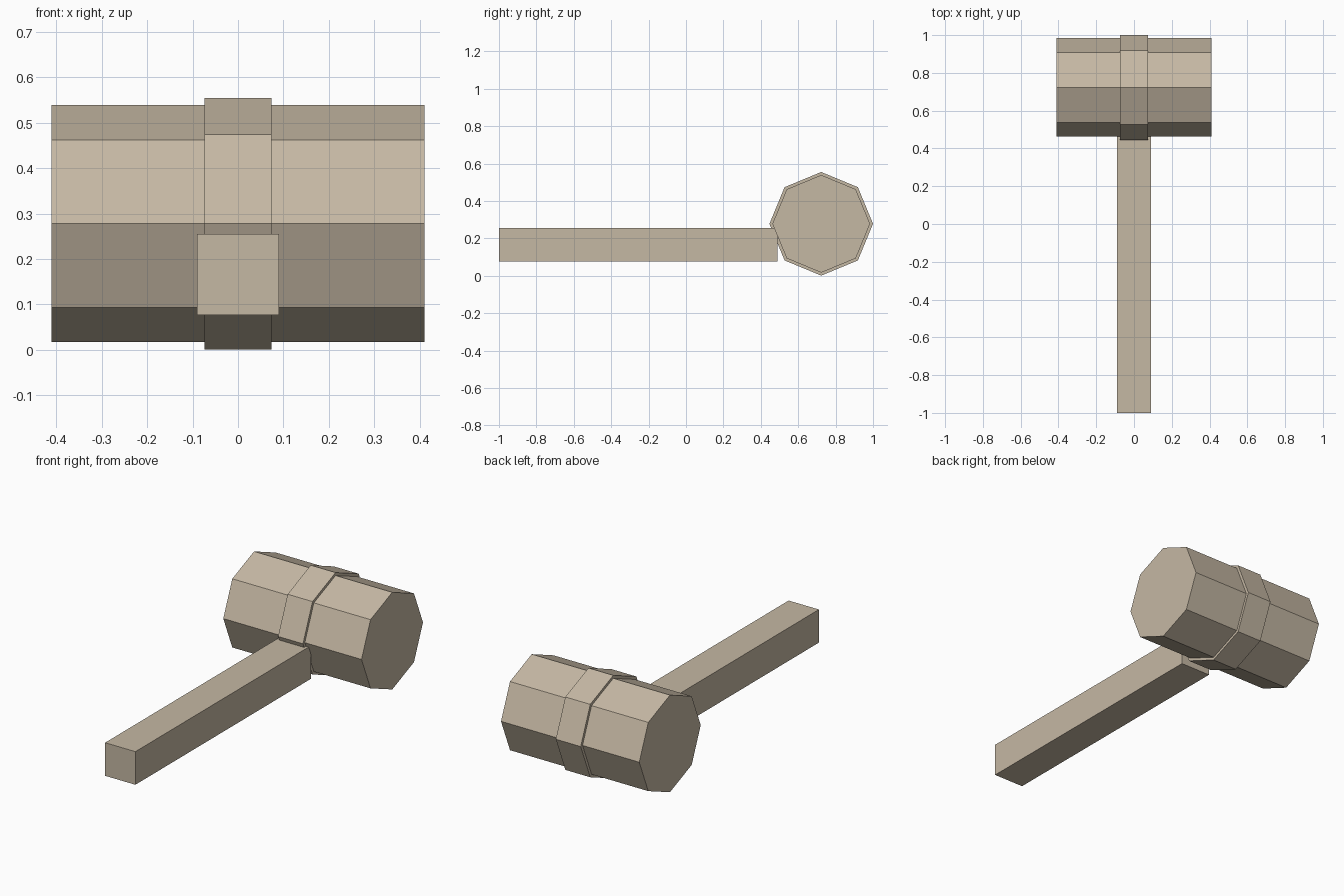
import bpy, bmesh
from math import radians
from mathutils import Matrix, Vector

cube = bpy.data.objects.get("Cube")
if cube:
    bpy.data.objects.remove(cube, do_unlink=True)

wood = bpy.data.materials.new("pale_wood")
wood.use_nodes = True
color = (0.56, 0.48, 0.37, 1)
wood.diffuse_color = color
wood.node_tree.nodes["Principled BSDF"].inputs["Base Color"].default_value = color

HEAD_CENTER = Vector((0, 0.723, 0.278))


def add_part(name, bm):
    mesh = bpy.data.meshes.new(name)
    bm.to_mesh(mesh)
    bm.free()
    mesh.materials.append(wood)
    obj = bpy.data.objects.new(name, mesh)
    bpy.context.collection.objects.link(obj)
    return obj


def octagon_prism(name, radius, length):
    """Eight-sided prism lying along x, with a corner pointing up."""
    bm = bmesh.new()
    matrix = Matrix.Translation(HEAD_CENTER) @ Matrix.Rotation(radians(90), 4, "Y")
    bmesh.ops.create_cone(bm, cap_ends=True, segments=8, radius1=radius,
                          radius2=radius, depth=length, matrix=matrix)
    return add_part(name, bm)


def box(name, low, high):
    low, high = Vector(low), Vector(high)
    bm = bmesh.new()
    matrix = Matrix.Translation((low + high) / 2) @ Matrix.Diagonal((*(high - low), 1))
    bmesh.ops.create_cube(bm, size=1, matrix=matrix)
    return add_part(name, bm)


# Mallet head with its raised middle band
octagon_prism("mallet_head", 0.261, 0.822)
octagon_prism("head_band", 0.277, 0.148)

# Square handle, butting into the lower front of the head
box("handle", (-0.09, -1, 0.077), (0.09, 0.49, 0.255))
